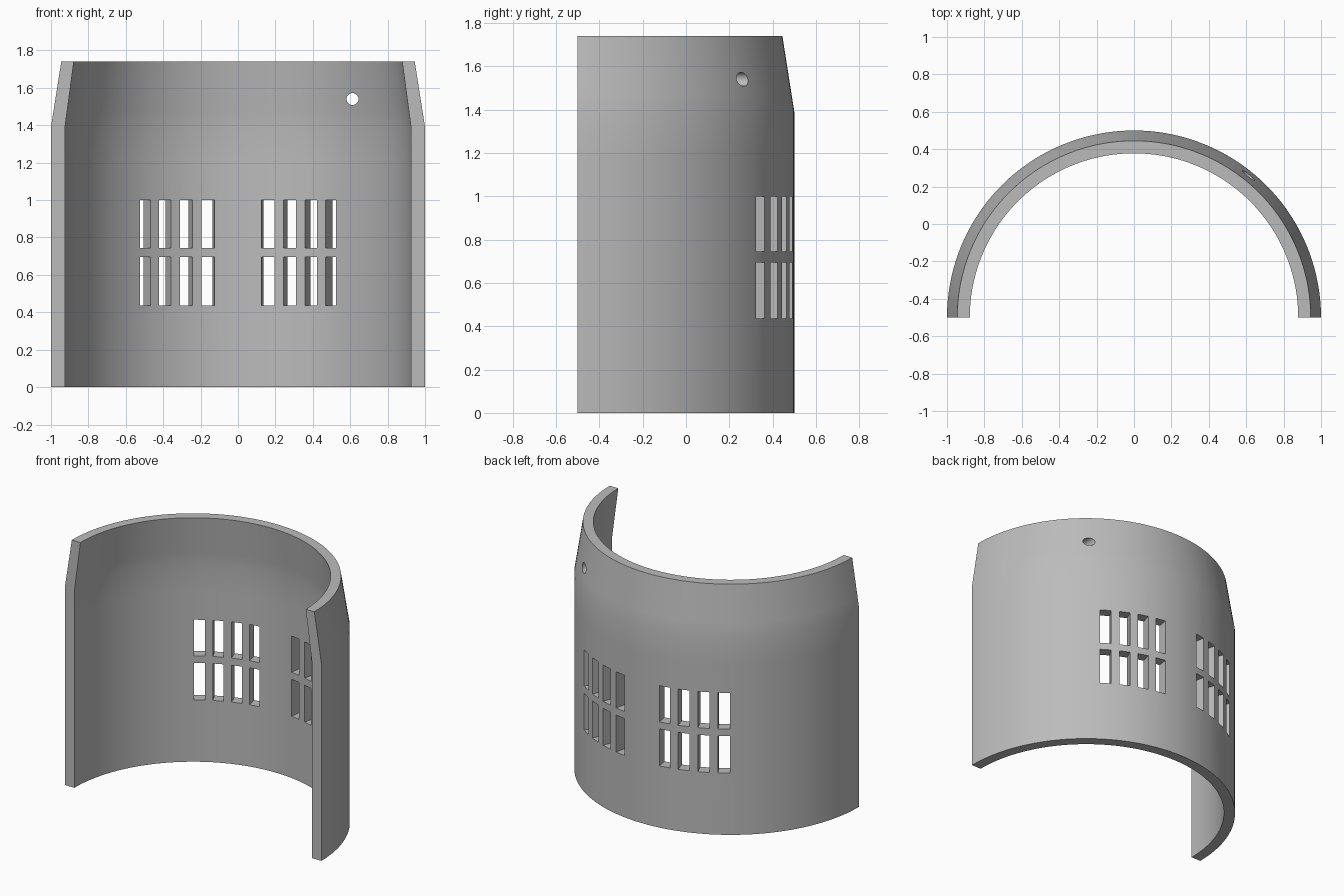
import bpy, bmesh
from math import sin, cos, radians
from mathutils import Matrix

cube = bpy.data.objects.get("Cube")
if cube:
    bpy.data.objects.remove(cube)

grey = bpy.data.materials.new("plain grey")
grey.use_nodes = True
colour = (0.5, 0.5, 0.5, 1)
grey.diffuse_color = colour
grey.node_tree.nodes["Principled BSDF"].inputs["Base Color"].default_value = colour

HEIGHT, SHOULDER = 1.74, 1.39
SLOT_ROWS = [(0.435, 0.695), (0.745, 1.0)]
SLOT_COLUMNS = [(7.8 + 7.5 * i, 12.1 + 7.5 * i) for i in range(4)]


def radius(base, top, z):
    """Straight wall up to the shoulder, then a gentle taper."""
    t = max(0, (z - SHOULDER) / (HEIGHT - SHOULDER))
    return base + (top - base) * t


def point(r, angle, z):
    a = radians(angle)
    return (r * sin(a), r * cos(a) - 0.5, z)


def in_slot(angle, z):
    return (any(a < abs(angle) < b for a, b in SLOT_COLUMNS)
            and any(a < z < b for a, b in SLOT_ROWS))


# Grid lines: even steps plus the exact slot edges
edges = [s * a for col in SLOT_COLUMNS for a in col for s in (-1, 1)]
even = [-90 + 2.5 * i for i in range(73)]
angles = sorted(edges + [a for a in even if all(abs(a - e) > 0.9 for e in edges)])
levels = sorted([0, 0.2, 1.2, SHOULDER, 1.48, 1.6, HEIGHT] + [z for row in SLOT_ROWS for z in row])

# Curved shell: outer and inner skins with the slots left open
bm = bmesh.new()
outer = [[bm.verts.new(point(radius(1, 0.945, z), a, z)) for z in levels] for a in angles]
inner = [[bm.verts.new(point(radius(0.925, 0.878, z), a, z)) for z in levels] for a in angles]
partner = {o: n for co, ci in zip(outer, inner) for o, n in zip(co, ci)}
for i in range(len(angles) - 1):
    for j in range(len(levels) - 1):
        if in_slot((angles[i] + angles[i + 1]) / 2, (levels[j] + levels[j + 1]) / 2):
            continue
        quad = [outer[i][j], outer[i][j + 1], outer[i + 1][j + 1], outer[i + 1][j]]
        bm.faces.new(quad)
        bm.faces.new([partner[v] for v in reversed(quad)])

# Rims and slot walls join the two skins
for e in [e for e in bm.edges if e.is_boundary and e.verts[0] in partner]:
    a, b = e.verts
    bm.faces.new([a, b, partner[b], partner[a]])
bmesh.ops.delete(bm, geom=[v for v in bm.verts if not v.link_faces], context='VERTS')
bmesh.ops.recalc_face_normals(bm, faces=bm.faces)
mesh = bpy.data.meshes.new("curved_shell")
bm.to_mesh(mesh)
bm.free()
shell = bpy.data.objects.new("curved_shell", mesh)
bpy.context.collection.objects.link(shell)
mesh.materials.append(grey)

# Small round hole drilled front to back near the top
bpy.ops.mesh.primitive_cylinder_add(vertices=32, radius=0.032, depth=0.5,
                                    location=(0.612, 0.25, 1.54), rotation=(radians(90), 0, 0))
drill = bpy.context.object
drill.name = "hole_cutter"
drill.data.materials.append(grey)
cut = shell.modifiers.new("hole", 'BOOLEAN')
cut.operation, cut.solver, cut.object = 'DIFFERENCE', 'EXACT', drill

bpy.ops.object.select_all(action='DESELECT')
shell.select_set(True)
bpy.context.view_layer.objects.active = shell
bpy.ops.object.modifier_apply(modifier="hole")
bpy.data.objects.remove(drill)
bpy.ops.object.shade_smooth_by_angle(angle=radians(30))
